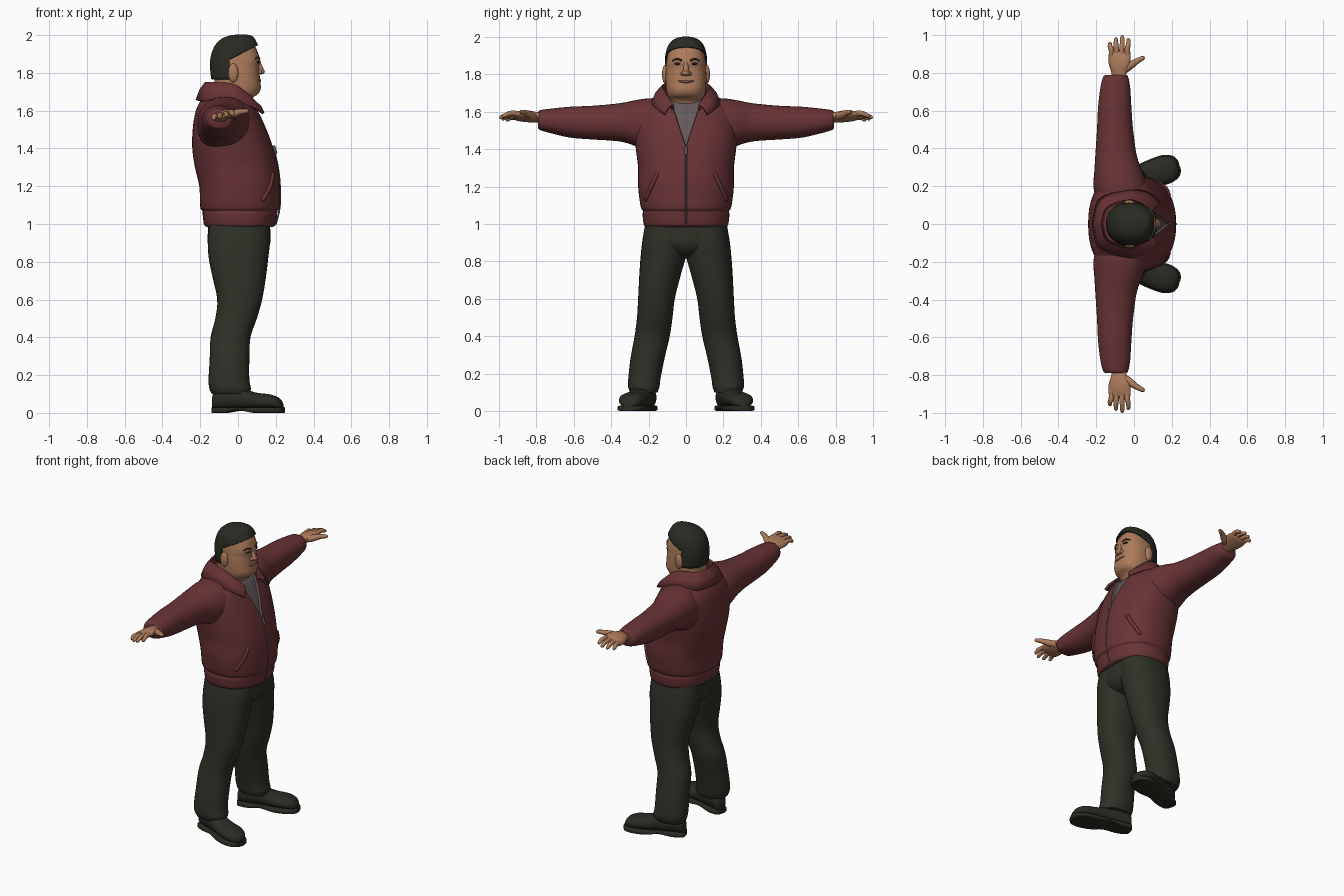
import bpy, bmesh
from math import sin, cos, pi, radians, copysign
from mathutils import Vector
from mathutils.bvhtree import BVHTree

if "Cube" in bpy.data.objects:
    bpy.data.objects.remove(bpy.data.objects["Cube"])


def material(name, r, g, b):
    m = bpy.data.materials.new(name)
    m.use_nodes = True
    m.diffuse_color = (r, g, b, 1)
    node = next(n for n in m.node_tree.nodes if n.type == 'BSDF_PRINCIPLED')
    node.inputs["Base Color"].default_value = (r, g, b, 1)
    node.inputs["Roughness"].default_value = 0.8
    return m


JACKET = material("maroon jacket", .14, .033, .036)
TROUSER = material("dark olive cloth", .028, .03, .02)
SHOE = material("dark shoe leather", .023, .025, .017)
HAIR = material("dark hair", .022, .024, .016)
SKIN = material("skin", .42, .2, .105)
SHIRT = material("grey shirt", .13, .1, .105)
METAL = material("zip metal", .12, .09, .1)
EYE = material("dark eye", .02, .015, .012)
LIP = material("lip", .27, .105, .065)


def spline(rows, steps):
    """Catmull-Rom interpolation through tuples."""
    out = []
    for i in range(len(rows) - 1):
        p0, p1, p2, p3 = (rows[min(max(i + k, 0), len(rows) - 1)] for k in (-1, 0, 1, 2))
        for s in range(steps):
            t = s / steps
            out.append(tuple(b + .5 * t * (c - a + t * (2*a - 5*b + 4*c - d + t * (3*(b - c) + d - a)))
                             for a, b, c, d in zip(p0, p1, p2, p3)))
    return out + [tuple(rows[-1])]


def build(name, rings, mats, closed=True, mirror=False, edit=None, solid=0):
    """Skin a list of point rings into a smooth mesh object."""
    bm = bmesh.new()
    vs = [[bm.verts.new(p) for p in ring] for ring in rings]
    count = len(rings[0])
    for a, b in zip(vs, vs[1:]):
        for i in range(count if closed else count - 1):
            j = (i + 1) % count
            bm.faces.new((a[i], a[j], b[j], b[i]))
    if closed:
        bm.faces.new(vs[0])
        bm.faces.new(vs[-1])
    bmesh.ops.recalc_face_normals(bm, faces=bm.faces[:])
    bm.normal_update()
    tree = BVHTree.FromBMesh(bm)
    if edit:
        edit(bm)
    mesh = bpy.data.meshes.new(name)
    bm.to_mesh(mesh)
    bm.free()
    for m in mats:
        mesh.materials.append(m)
    mesh.shade_smooth()
    mesh.set_sharp_from_angle(angle=radians(50))
    ob = bpy.data.objects.new(name, mesh)
    bpy.context.scene.collection.objects.link(ob)
    if mirror:
        mod = ob.modifiers.new("mirror", 'MIRROR')
        mod.use_axis = (False, True, False)
        mod.use_clip = True
    if solid:
        mod = ob.modifiers.new("thickness", 'SOLIDIFY')
        mod.thickness = solid
        mod.offset = 0
    return tree


def upright(t, a, b):
    return Vector((a, b, t))


def sideways(t, a, b):
    return Vector((a, t, b))


def loft(name, rows, mats, place=upright, n=2.2, steps=4, sides=36, **kw):
    """Rows are (station, a min, a max, b min, b max) of rounded sections."""
    rings = []
    for t, a0, a1, b0, b1 in spline(rows, steps):
        ring = []
        for i in range(sides):
            c, s = cos(2 * pi * i / sides), sin(2 * pi * i / sides)
            a = (a0 + a1) / 2 + (a1 - a0) / 2 * copysign(abs(c) ** (2 / n), c)
            b = (b0 + b1) / 2 + (b1 - b0) / 2 * copysign(abs(s) ** (2 / n), s)
            ring.append(place(t, a, b))
        rings.append(ring)
    return build(name, rings, mats, **kw)


def sym(rows):
    return [(z, x0, x1, -w, w) for z, x0, x1, w in rows]


def tube(name, pts, mat, mirror=True, sides=12):
    """Rounded tube through points (x, y, z, radius)."""
    path = spline(pts, 4)
    centres = [Vector(p[:3]) for p in path]
    rings = []
    last = len(path) - 1
    for i, p in enumerate(path):
        d = (centres[min(i + 1, last)] - centres[max(i - 1, 0)]).normalized()
        u = d.cross(Vector((.3, .1, 1)) if abs(d.z) < .8 else Vector((1, 0, 0))).normalized()
        v = d.cross(u)
        ring = [u * cos(2 * pi * k / sides) + v * sin(2 * pi * k / sides) for k in range(sides)]
        ends = ((-.7, .5), (0, 1)) if i == 0 else ((0, 1), (.7, .5)) if i == last else ((0, 1),)
        for shift, scale in ends:
            rings.append([centres[i] + d * shift * p[3] + q * p[3] * scale for q in ring])
    build(name, rings, [mat], mirror=mirror)


def blob(name, c, r, mat, mirror=False):
    """Ellipsoid from stacked rings."""
    rows = [(c[2] + r[2] * sin(a), c[0] - r[0] * cos(a), c[0] + r[0] * cos(a),
             c[1] - r[1] * cos(a), c[1] + r[1] * cos(a)) for a in
            (radians(d) for d in range(-85, 86, 17))]
    loft(name, rows, [mat], n=2, steps=1, sides=20, mirror=mirror)


def on_front(tree, y, z, r, lift=0):
    hit = tree.ray_cast(Vector((2, y, z)), Vector((-1, 0, 0)))[0]
    return (hit.x + lift, y, z, r)


# Jacket body with an open neck showing the shirt
V_Z, V_SLOPE = 1.41, .33


def cut_neck(bm):
    for side in (1, -1):
        bmesh.ops.bisect_plane(bm, geom=bm.verts[:] + bm.edges[:] + bm.faces[:],
                               plane_co=(0, 0, V_Z), plane_no=(0, side, -V_SLOPE))
    inner = []
    for f in bm.faces:
        c = f.calc_center_median()
        if c.x > 0 and c.z > V_Z and abs(c.y) < V_SLOPE * (c.z - V_Z):
            f.material_index = 1
            inner.append(f)
    bmesh.ops.inset_region(bm, faces=inner, thickness=.003, depth=-.014, use_even_offset=False)


torso = loft("jacket_body", sym([
    (.985, -.165, .185, .215), (.998, -.18, .2, .226), (1.05, -.187, .207, .232),
    (1.07, -.188, .21, .229), (1.09, -.2, .222, .242), (1.2, -.205, .222, .256),
    (1.3, -.228, .212, .256), (1.4, -.242, .187, .268), (1.5, -.24, .152, .275),
    (1.59, -.226, .112, .265), (1.64, -.206, .085, .215), (1.675, -.185, .05, .155),
    (1.7, -.16, .03, .12)]), [JACKET, SHIRT], n=2.3, sides=48, edit=cut_neck)

# Sleeves
loft("sleeves", [
    (.12, -.2, .08, 1.36, 1.67), (.2, -.215, .07, 1.38, 1.672), (.28, -.21, .045, 1.42, 1.66),
    (.36, -.205, .015, 1.442, 1.645), (.5, -.196, -.005, 1.452, 1.632),
    (.62, -.19, -.014, 1.462, 1.627), (.72, -.178, -.02, 1.485, 1.617),
    (.775, -.165, -.03, 1.5, 1.61), (.79, -.15, -.04, 1.51, 1.602)],
    [JACKET], sideways, mirror=True)

# Turned-down collar: top edge then lower edge, from the back round to the tip
collar = spline([
    (-.175, 0, 1.745, -.218, 0, 1.655), (-.145, .09, 1.745, -.18, .13, 1.65),
    (-.03, .13, 1.735, -.04, .18, 1.648), (.045, .11, 1.69, .07, .165, 1.622),
    (.1, .072, 1.635, .135, .115, 1.585)], 5)
rings = []
for row in collar:
    top, low = Vector(row[:3]), Vector(row[3:])
    stand = Vector((top.x * .95, top.y * .92, top.z - .07))
    bulge = top.lerp(low, .45) + (low - top) * Vector((1, 1, 0)).length * .05 + Vector((0, 0, .012))
    rings.append([stand, top, bulge, low])
build("collar", rings, [JACKET], closed=False, mirror=True, solid=.014)

# Zip, zip pull and slanted pocket welts
tube("zip", [on_front(torso, 0, z, .0045) for z in (1.0, 1.08, 1.16, 1.25, 1.33, V_Z)], METAL, False)
tube("zip_pull", [on_front(torso, 0, z, .008, .006) for z in (1.375, V_Z)], METAL, False)
tube("pocket_welts", [on_front(torso, y, z, .012) for y, z in ((.155, 1.265), (.185, 1.2), (.215, 1.13))],
     JACKET)

# Trousers
loft("trouser_hips", sym([(1.04, -.155, .165, .21), (.95, -.16, .172, .226), (.89, -.158, .168, .222),
                          (.84, -.12, .13, .13), (.815, -.05, .05, .04)]), [TROUSER])
loft("trouser_legs", [
    (1.03, -.15, .16, -.02, .21), (.92, -.16, .17, -.02, .232), (.82, -.155, .16, .002, .243),
    (.72, -.135, .148, .03, .25), (.6, -.11, .128, .06, .256), (.5, -.12, .1, .072, .262),
    (.4, -.145, .066, .087, .275), (.28, -.15, .06, .115, .297), (.18, -.156, .06, .135, .308),
    (.13, -.152, .068, .142, .31), (.1, -.138, .062, .152, .298)], [TROUSER], mirror=True)


# Shoes, toes turned outward
def on_foot(t, a, b):
    turn = radians(17)
    return Vector((-.08 + t * cos(turn) - a * sin(turn), .21 + t * sin(turn) + a * cos(turn), b))


shoe = [(-.055, -.02, .02, .02, .08), (-.04, -.042, .042, .02, .12), (.02, -.052, .052, .02, .14),
        (.1, -.055, .06, .02, .132), (.18, -.065, .072, .02, .108), (.26, -.068, .075, .02, .098),
        (.31, -.05, .055, .02, .078), (.33, -.02, .025, .022, .05)]
loft("shoes", shoe, [SHOE], on_foot, mirror=True)
loft("soles", [(u * 1.02, a - .006, b + .006, .012 if .05 < u < .15 else 0, .03)
               for u, a, b, _, _ in shoe], [SHOE], on_foot, n=5, mirror=True)


# Hands: tilted palm, four fingers and a thumb
def on_palm(t, a, b):
    return Vector((a, t, b + .25 * (a + .08)))


loft("palms", [(.76, -.12, -.045, 1.54, 1.59), (.8, -.12, -.04, 1.545, 1.597),
               (.84, -.132, -.024, 1.547, 1.602), (.88, -.136, -.018, 1.552, 1.6),
               (.91, -.131, -.02, 1.558, 1.592), (.92, -.12, -.03, 1.566, 1.584)],
     [SKIN], on_palm, mirror=True)
for finger, x, tip in (("little", -.12, .955), ("ring", -.093, .98), ("middle", -.064, .991),
                       ("index", -.036, .975)):
    z = 1.578 + .25 * (x + .08)
    spread = x + (x + .075) * .15
    tube(finger + "_fingers", [(x, .88, z, .014), (x, .925, z + .003, .0145),
                               (spread, (tip + .925) / 2, z, .013), (spread, tip, z - .012, .0105)], SKIN)
tube("thumbs", [(-.06, .81, 1.575, .02), (-.025, .835, 1.583, .021), (.012, .86, 1.594, .016),
                (.048, .88, 1.598, .0115)], SKIN)

# Head and neck
head = loft("head", sym([
    (1.55, -.12, .05, .09), (1.64, -.125, .06, .09), (1.67, -.125, .08, .094), (1.69, -.125, .108, .1),
    (1.72, -.125, .121, .106), (1.76, -.125, .117, .109), (1.8, -.13, .114, .109),
    (1.835, -.13, .112, .107), (1.865, -.13, .117, .105), (1.9, -.125, .108, .1),
    (1.94, -.1, .09, .088), (1.97, -.07, .06, .06), (1.985, -.03, .02, .02)]), [SKIN], n=2.4, sides=48)
blob("ears", (-.025, .112, 1.8), (.027, .016, .05), SKIN, True)
blob("nose_tip", (.118, 0, 1.808), (.024, .022, .017), SKIN)
blob("nostrils", (.112, .018, 1.804), (.016, .012, .012), SKIN, True)
tube("nose_bridge", [(.106, 0, 1.865, .012), (.113, 0, 1.84, .013), (.121, 0, 1.815, .016)], SKIN, False)
tube("eyes", [on_front(head, y, 1.857, r, -.002) for y, r in ((.032, .004), (.046, .007), (.06, .004))], EYE)
tube("eyebrows", [on_front(head, y, z, .005) for y, z in ((.025, 1.874), (.048, 1.883), (.07, 1.874))], HAIR)
tube("mouth", [on_front(head, y, z, r) for y, z, r in ((-.04, 1.764, .003), (-.015, 1.761, .006),
                                                      (.015, 1.761, .006), (.04, 1.764, .003))], LIP, False)


# Hair cap trimmed to a hairline
def trim_hair(bm):
    for co, no in (((0, 0, 1.765), (0, 0, 1)), ((-.045, 0, 0), (1, 0, 0)), ((0, 0, 1.893), (-.5, 0, 1))):
        bmesh.ops.bisect_plane(bm, geom=bm.verts[:] + bm.edges[:] + bm.faces[:], plane_co=co, plane_no=no)
    bald = []
    for f in bm.faces:
        c = f.calc_center_median()
        if c.z < 1.765 or (c.x > -.045 and c.z < 1.893 + .5 * c.x):
            bald.append(f)
    bmesh.ops.delete(bm, geom=bald, context='FACES')


loft("hair", sym([
    (1.73, -.13, .1, .108), (1.8, -.142, .12, .112), (1.87, -.143, .12, .11), (1.92, -.13, .112, .103),
    (1.955, -.11, .098, .09), (1.98, -.08, .084, .068), (1.993, -.045, .07, .04), (1.998, -.015, .05, .015)]),
    [HAIR], n=2.3, sides=48, edit=trim_hair, solid=.008)
